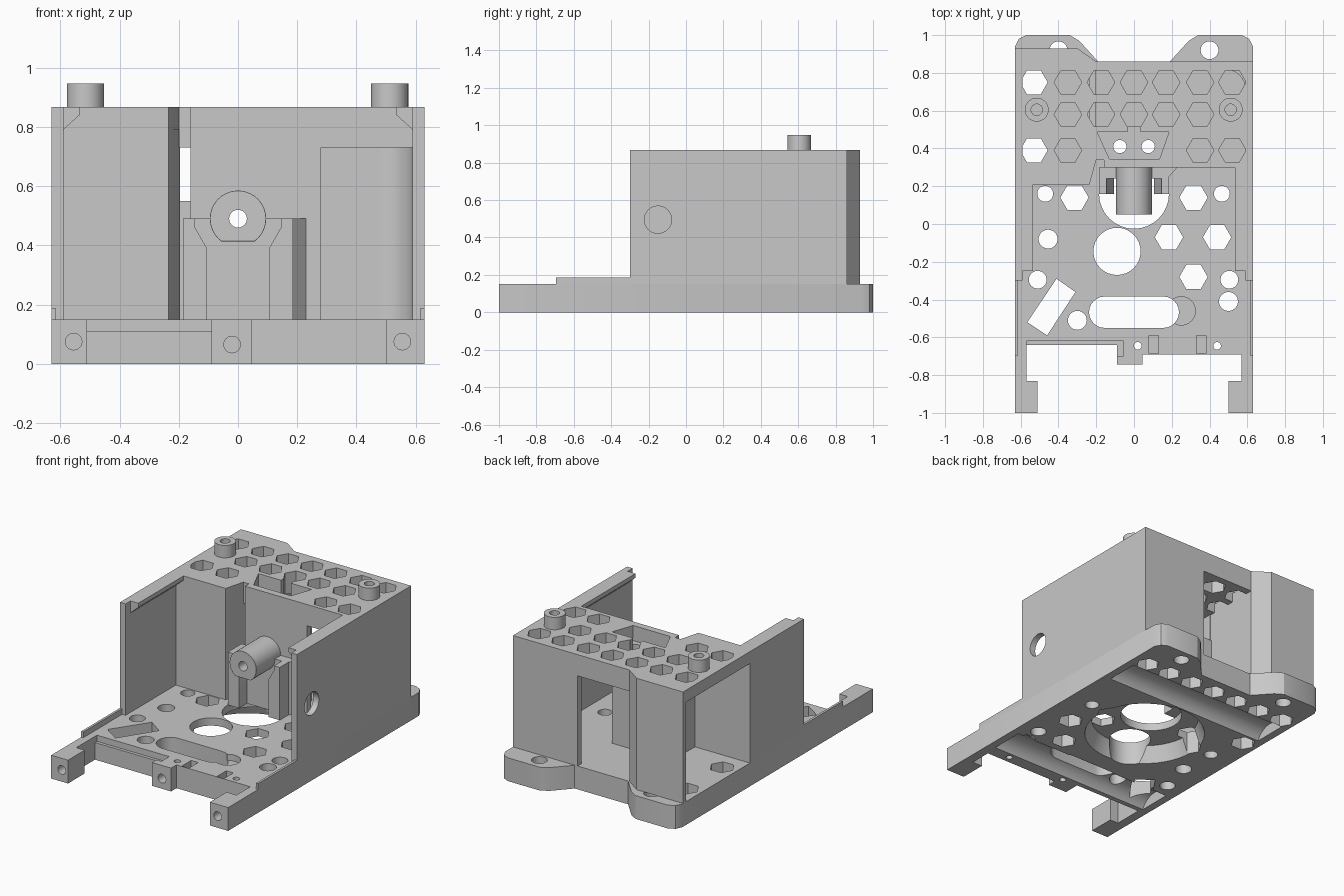
import bpy, bmesh, math

if "Cube" in bpy.data.objects:
    bpy.data.objects.remove(bpy.data.objects["Cube"])

grey = bpy.data.materials.new("matte_grey")
grey.use_nodes = True
colour = (0.58, 0.58, 0.58, 1)
grey.diffuse_color = colour
grey.node_tree.nodes["Principled BSDF"].inputs["Base Color"].default_value = colour


def prism(name, pts, a, b, axis="z"):
    """Extrude a closed profile from a to b along an axis."""
    place = {"x": lambda p, d: (d, p[0], p[1]),
             "y": lambda p, d: (p[0], d, p[1]),
             "z": lambda p, d: (p[0], p[1], d)}[axis]
    bm = bmesh.new()
    low = [bm.verts.new(place(p, a)) for p in pts]
    high = [bm.verts.new(place(p, b)) for p in pts]
    bm.faces.new(low)
    bm.faces.new(high)
    for i in range(len(pts)):
        j = (i + 1) % len(pts)
        bm.faces.new((low[i], low[j], high[j], high[i]))
    bmesh.ops.recalc_face_normals(bm, faces=bm.faces)
    mesh = bpy.data.meshes.new(name)
    bm.to_mesh(mesh)
    bm.free()
    mesh.materials.append(grey)
    ob = bpy.data.objects.new(name, mesh)
    bpy.context.collection.objects.link(ob)
    return ob


def box(name, x, y, z):
    return prism(name, [(x[0], y[0]), (x[1], y[0]), (x[1], y[1]), (x[0], y[1])], *z)


def ring(u, v, r, n=32):
    return [(u + r * math.cos(i * math.tau / n), v + r * math.sin(i * math.tau / n))
            for i in range(n)]


def cut(ob, cutter):
    mod = ob.modifiers.new("cut", "BOOLEAN")
    mod.operation = "DIFFERENCE"
    mod.solver = "EXACT"
    mod.object = cutter
    bpy.context.view_layer.objects.active = ob
    bpy.ops.object.modifier_apply(modifier=mod.name)
    bpy.data.objects.remove(cutter)


def hole(ob, x, y, r, n=32, a=-0.1, b=0.3):
    cut(ob, prism("cutter", ring(x, y, r, n), a, b))


FLOOR, CEILING, TOP = 0.15, 0.73, 0.867

# Base plate with front arms, centre tab and rear ears
base = prism("base_plate", [
    (-.63, -1), (-.51, -1), (-.51, -.83), (-.57, -.83), (-.57, -.64), (-.09, -.64),
    (-.09, -.745), (.045, -.745), (.045, -.69), (.57, -.69), (.57, -.83), (.5, -.83),
    (.5, -1), (.63, -1), (.63, .94), (.61, .98), (.57, 1), (.34, 1), (.29, .97),
    (.19, .86), (-.19, .86), (-.29, .97), (-.34, 1), (-.57, 1), (-.61, .98),
    (-.63, .94)], 0, FLOOR)

# Underside recesses: tapered round dish, two half-round channels, blind sockets
dish = prism("cutter", ring(0, .1, .365, 48), -.01, .1)
for v in dish.data.vertices:
    if v.co.z > 0:
        v.co.x *= .88
        v.co.y = .1 + (v.co.y - .1) * .88
cut(base, dish)
cut(base, prism("cutter", ring(.58, -.05, .12), -.58, .58, "x"))
cut(base, prism("cutter", ring(-.5, -.05, .12), -.58, .58, "x"))
for x in (-.35, -.175, 0, .175, .35, .52):
    hole(base, x, .75, .07, 6, -.1, .1)

# Floor holes
for x, y, r in ((0, .16, .185), (-.09, -.145, .125), (-.455, -.08, .05),
                (-.51, -.295, .047), (.505, -.295, .047), (-.3, -.51, .05),
                (.5, -.41, .05), (-.47, .16, .042), (.465, .16, .042),
                (-.4, .92, .047), (.4, .92, .047), (.02, -.645, .02),
                (.44, -.645, .02), (-.075, .41, .035), (.075, .41, .035)):
    hole(base, x, y, r)
for x, y in ((-.315, .14), (.315, .14), (.185, -.07), (.44, -.07), (.315, -.28),
             (-.53, .75), (-.53, .39)):
    hole(base, x, y, .075, 6)

# Long slot, shallow round pocket, slanted window and small slits
slot = [(.155 + .083 * math.sin(t), -.467 + .083 * math.cos(t))
        for t in [i * math.pi / 12 for i in range(13)]]
slot += [(-x, -.934 - y) for x, y in slot]
cut(base, prism("cutter", slot, -.1, .3))
hole(base, .25, -.46, .075, a=.11)
cut(base, prism("cutter", [(-.41, -.29), (-.31, -.36), (-.46, -.59), (-.565, -.52)], -.1, .3))
for x in (.08, .33):
    cut(base, box("cutter", (x, x + .05), (-.685, -.59), (.1, .3)))
cut(base, box("cutter", (-.57, -.055), (-.7, -.62), (.11, .3)))

# Screw bores in the front face
for x, z, end in ((-.555, .075, -.88), (-.02, .065, -.6), (.555, .075, -.88)):
    cut(base, prism("cutter", ring(x, z, .028, 24), -1.1, end, "y"))

# Low rails in front of the side walls, and chamfered lips on the walls
for s, side in ((-1, "right"), (1, "left")):
    box(side + "_rail", sorted((s * .63, s * .615)), (-.695, -.3), (FLOOR, .187))
    prism(side + "_lip", [(s * .59, .79), (s * .535, .84), (s * .535, TOP), (s * .59, TOP)],
          -.25, .32, "y")

# Side walls: one with a round hole, one with a large rear opening
left_wall = box("left_wall", (.59, .63), (-.3, .86), (FLOOR, TOP))
cut(left_wall, prism("cutter", ring(-.15, .495, .073), .5, .7, "x"))
right_wall = box("right_wall", (-.63, -.59), (-.3, .93), (FLOOR, TOP))
cut(right_wall, box("cutter", (-.7, -.5), (.25, .9), (FLOOR - .05, .79)))

# Inner walls
box("right_front_panel", (-.59, -.235), (.21, .25), (FLOOR, .79))
prism("slanted_divider", [(-.235, .21), (-.195, .37), (-.195, .48), (-.235, .48),
                          (-.24, .25)], FLOOR, .79)
box("divider", (-.235, -.2), (.48, .86), (FLOOR, .79))
box("divider_step", (-.2, -.13), (.41, .487), (FLOOR, .55))
front_panel = box("front_panel", (-.16, .59), (.3, .34), (FLOOR, CEILING))
cut(front_panel, box("cutter", (.25, .7), (.2, .4), (.1, .8)))

# Back walls: flat beside the doorway on one side, bulged on the other
box("back_panel_left", (.17, .59), (.82, .86), (FLOOR, CEILING))
box("left_jamb_front", (.25, .28), (.3, .34), (FLOOR, CEILING)).name = "front_jamb"
prism("back_panel_right", [(-.59, .93), (-.3, .93), (-.2, .86), (-.2, .82),
                           (-.31, .89), (-.59, .89)], FLOOR, .79)
corner = [(.48 + .11 * math.sin(i * math.pi / 16), .71 + .11 * math.cos(i * math.pi / 16))
          for i in range(9)]
prism("corner_fillet", corner + [(.59, .82)], FLOOR, CEILING)

# Perforated top: thinner over the side pocket, thicker over the rear hall
pocket_top = prism("pocket_top", [(-.59, .21), (-.235, .21), (-.2, .34), (-.2, .86),
                                  (-.3, .93), (-.59, .93)], .79, TOP)
hall_top = prism("hall_top", [(-.2, .34), (-.16, .34), (-.16, .3), (.59, .3), (.59, .86),
                              (-.2, .86)], CEILING, TOP)
rows = {.75: (-.53, -.35, -.175, 0, .17, .35, .52),
        .58: (-.35, -.175, 0, .17, .35),
        .39: (-.53, -.35, .35, .52)}
for y, xs in rows.items():
    for x in xs:
        if x < -.1:
            hole(pocket_top, x, y, .073, 6, .7, 1)
        if x > -.2:
            hole(hall_top, x, y, .073, 6, .7, 1)
cut(hall_top, prism("cutter", [(-.195, .487), (.185, .487), (.135, .345), (-.13, .345)], .77, 1))
cut(hall_top, box("cutter", (-.035, .035), (.47, .585), (.77, 1)))

# Screw bosses on the top plate
for x, side in ((-.515, "right"), (.512, "left")):
    boss = prism(side + "_boss", ring(x, .605, .063), TOP - .02, .947)
    hole(boss, x, .605, .03, 24, .88, 1)

# Pillar that carries the shaft sleeve, with a flared front recess
pillar = prism("pillar", [(-.185, .16), (.185, .16), (.185, .25), (.23, .3), (-.185, .3)],
               FLOOR, .49)
cut(pillar, prism("cutter", [(-.105, .1), (.105, .1), (.105, .39), (.145, .46), (.145, .6),
                             (-.145, .6), (-.145, .46), (-.105, .39)], .1, .24, "y"))

# Full-height block behind the pillar, with two vertical screw holes
block = prism("rear_block", [(-.13, .34), (.135, .34), (.185, .487), (-.13, .487)],
              FLOOR, CEILING)
for x in (-.075, .075):
    for part in (block, hall_top):
        hole(part, x, .41, .035, 24, 0, 1)

# Shaft sleeve with a flat underside, bevelled edges and a bore right through
sleeve = prism("sleeve", ring(0, .49, .095, 40), .05, .3, "y")
cut(sleeve, box("cutter", (-.2, .2), (0, .4), (.3, .413)))
bevel = sleeve.modifiers.new("bevel", "BEVEL")
bevel.width = .012
bevel.angle_limit = math.radians(40)
bpy.context.view_layer.objects.active = sleeve
bpy.ops.object.modifier_apply(modifier=bevel.name)
for part in (sleeve, pillar, front_panel, block):
    cut(part, prism("cutter", ring(0, .49, .03, 24), 0, .6, "y"))

# Smooth the curved faces, keep edges sharp
bpy.ops.object.select_all(action="DESELECT")
for ob in bpy.context.collection.objects:
    if ob.type == "MESH" and grey.name in ob.data.materials:
        ob.select_set(True)
        bpy.context.view_layer.objects.active = ob
bpy.ops.object.shade_smooth_by_angle(angle=math.radians(30))
